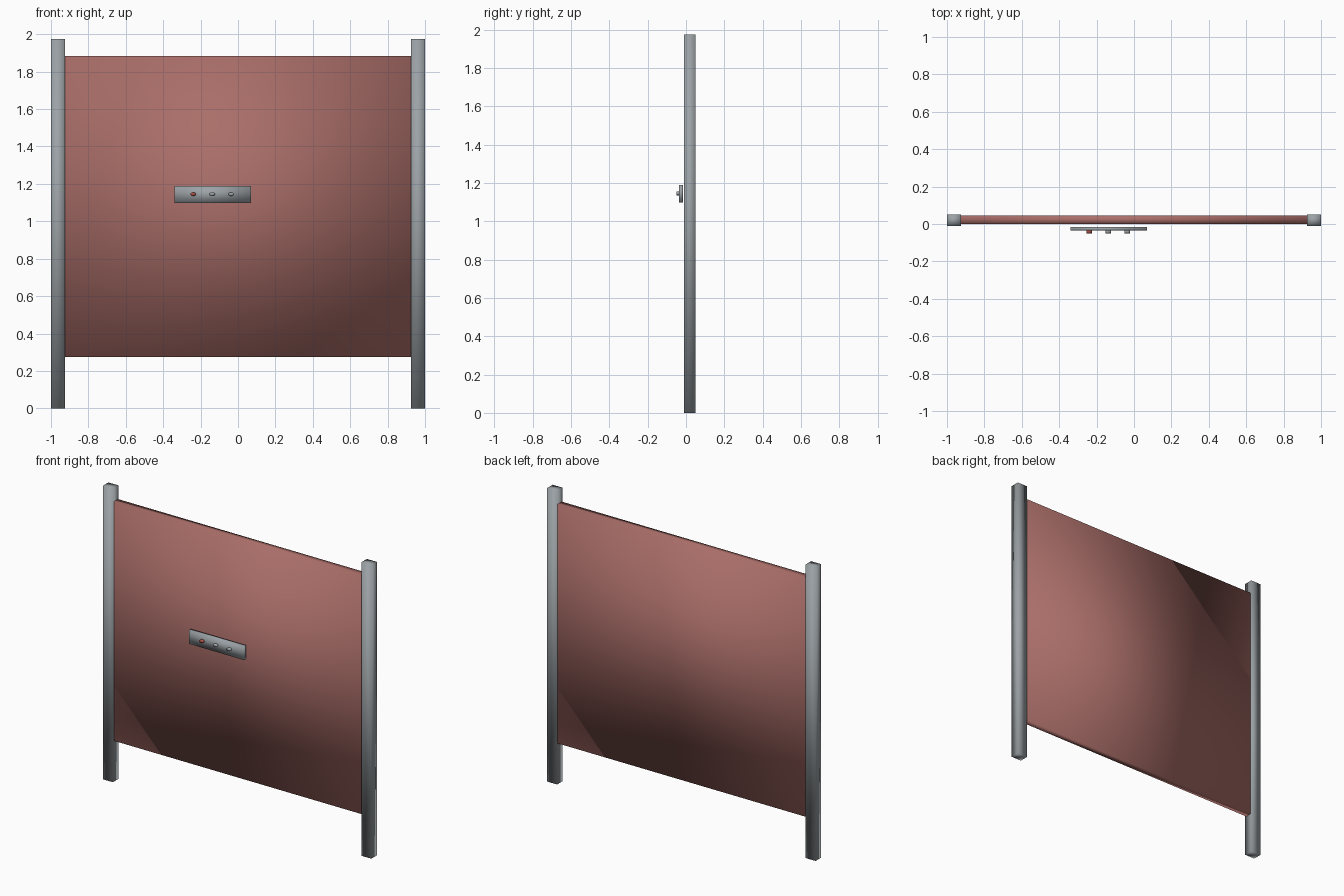
import bpy
import bmesh
from math import radians
from mathutils import Matrix, Vector

cube = bpy.data.objects.get("Cube")
if cube:
    bpy.data.objects.remove(cube, do_unlink=True)


def material(name, rgb):
    mat = bpy.data.materials.new(name)
    mat.use_nodes = True
    colour = (*rgb, 1)
    mat.diffuse_color = colour
    mat.node_tree.nodes["Principled BSDF"].inputs["Base Color"].default_value = colour
    return mat


grey = material("grey metal", (0.33, 0.36, 0.38))
red = material("dull red", (0.40, 0.155, 0.14))
button_red = material("button red", (0.42, 0.08, 0.06))


def finish(name, bm, mat):
    """Turn a bmesh into a softly shaded object."""
    mesh = bpy.data.meshes.new(name)
    for face in bm.faces:
        face.smooth = True
    bm.to_mesh(mesh)
    bm.free()
    mesh.materials.append(mat)
    obj = bpy.data.objects.new(name, mesh)
    bpy.context.collection.objects.link(obj)
    return obj


def box(name, low, high, mat):
    low, high = Vector(low), Vector(high)
    bm = bmesh.new()
    bmesh.ops.create_cube(bm, size=1)
    bmesh.ops.scale(bm, vec=high - low, verts=bm.verts)
    bmesh.ops.translate(bm, vec=(low + high) / 2, verts=bm.verts)
    return finish(name, bm, mat)


def button(name, x, mat):
    """Oval push button facing the front."""
    bm = bmesh.new()
    bmesh.ops.create_cone(bm, cap_ends=True, segments=16,
                          radius1=0.015, radius2=0.015, depth=0.02)
    bmesh.ops.rotate(bm, matrix=Matrix.Rotation(radians(90), 3, "X"), verts=bm.verts)
    bmesh.ops.scale(bm, vec=(1, 1, 0.67), verts=bm.verts)
    bmesh.ops.translate(bm, vec=(x, -0.04, 1.145), verts=bm.verts)
    return finish(name, bm, mat)


# Upright posts
box("right_post", (-1, -0.01, 0), (-0.925, 0.05, 1.975), grey)
box("left_post", (0.925, -0.01, 0), (1, 0.05, 1.975), grey)

# Board held between the posts
box("board", (-0.93, 0, 0.275), (0.93, 0.045, 1.885), red)

# Control plate with its row of buttons
box("control_plate", (-0.34, -0.036, 1.098), (0.07, -0.015, 1.19), grey)
for i, mat in enumerate((button_red, grey, grey)):
    button(f"button_{i + 1}", -0.24 + i * 0.102, mat)
